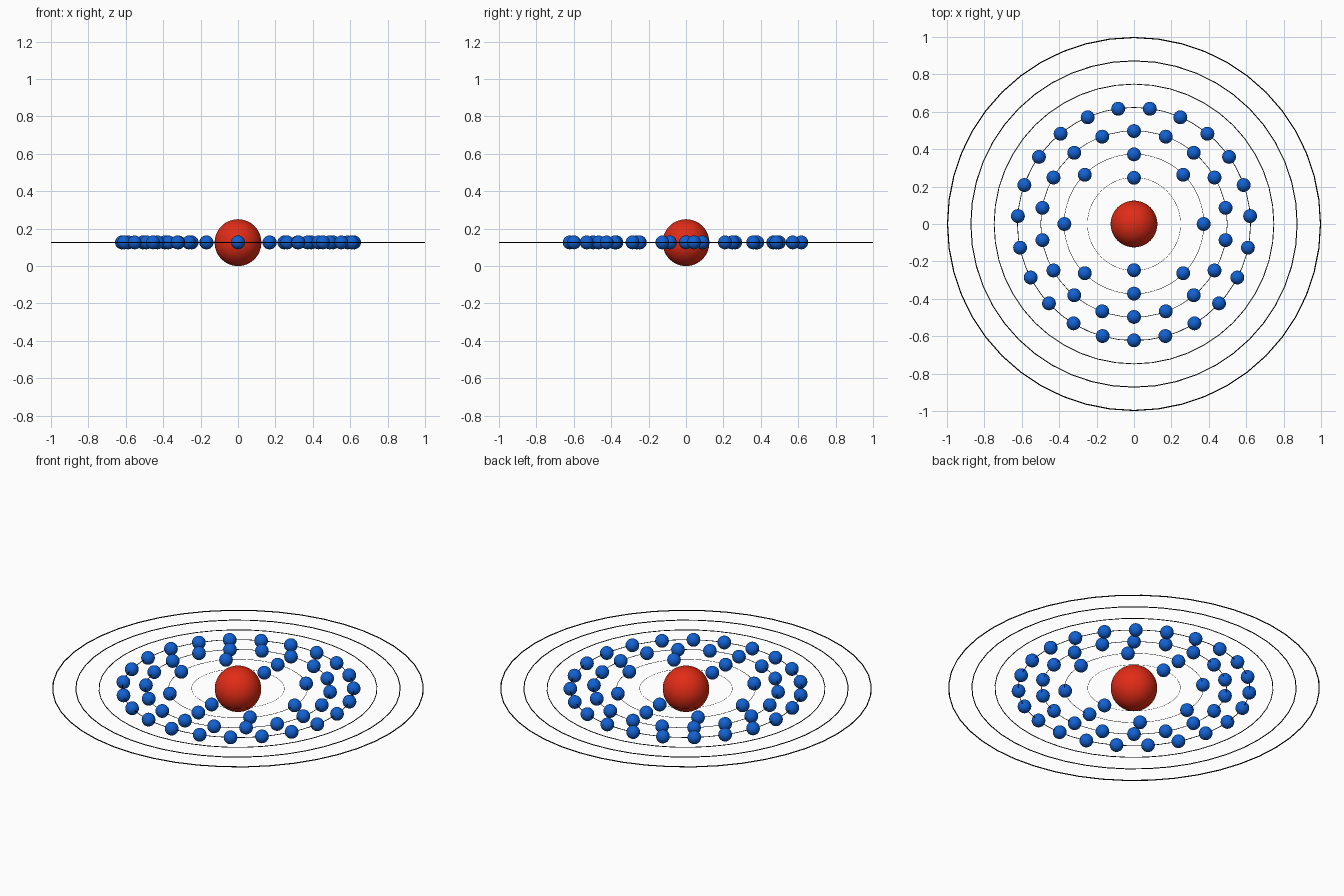
import bpy
from math import cos, sin, pi

if "Cube" in bpy.data.objects:
    bpy.data.objects.remove(bpy.data.objects["Cube"])

Z = 0.126           # height of the orbital plane
NUCLEUS_R = 0.125
ELECTRON_R = 0.037
STEP = 0.125        # spacing between shells


def material(name, rgb):
    mat = bpy.data.materials.new(name)
    mat.diffuse_color = (*rgb, 1)
    mat.use_nodes = True
    mat.node_tree.nodes["Principled BSDF"].inputs["Base Color"].default_value = mat.diffuse_color
    return mat


red = material("red", (0.75, 0.025, 0.008))
blue = material("blue", (0.006, 0.12, 0.65))
black = material("black", (0.0, 0.0, 0.0))


def finish(name, mat):
    obj = bpy.context.object
    obj.name = name
    obj.data.materials.append(mat)
    bpy.ops.object.shade_smooth()
    return obj


# Central nucleus
bpy.ops.mesh.primitive_uv_sphere_add(segments=48, ring_count=24, radius=NUCLEUS_R,
                                     location=(0, 0, NUCLEUS_R))
finish("nucleus", red)

# Seven thin orbit rings; wire thickness scales with the ring
for i in range(7):
    outer = STEP * (i + 2)
    wire = 0.003 * outer
    bpy.ops.mesh.primitive_torus_add(major_radius=outer - wire, minor_radius=wire,
                                     major_segments=48, minor_segments=8,
                                     location=(0, 0, Z))
    finish(f"orbit_ring_{i + 1}", black)

# Shared electron mesh
bpy.ops.mesh.primitive_uv_sphere_add(segments=24, ring_count=12, radius=ELECTRON_R)
first = finish("electron", blue)
mesh = first.data
bpy.data.objects.remove(first)

# Electrons evenly spaced on the four filled shells, starting at the front
for shell, count in enumerate((2, 8, 18, 23)):
    r = STEP * (shell + 2) - 0.003
    for k in range(count):
        a = -pi / 2 + 2 * pi * k / count
        obj = bpy.data.objects.new(f"electron_{shell + 1}_{k + 1}", mesh)
        obj.location = (r * cos(a), r * sin(a), Z)
        bpy.context.collection.objects.link(obj)
